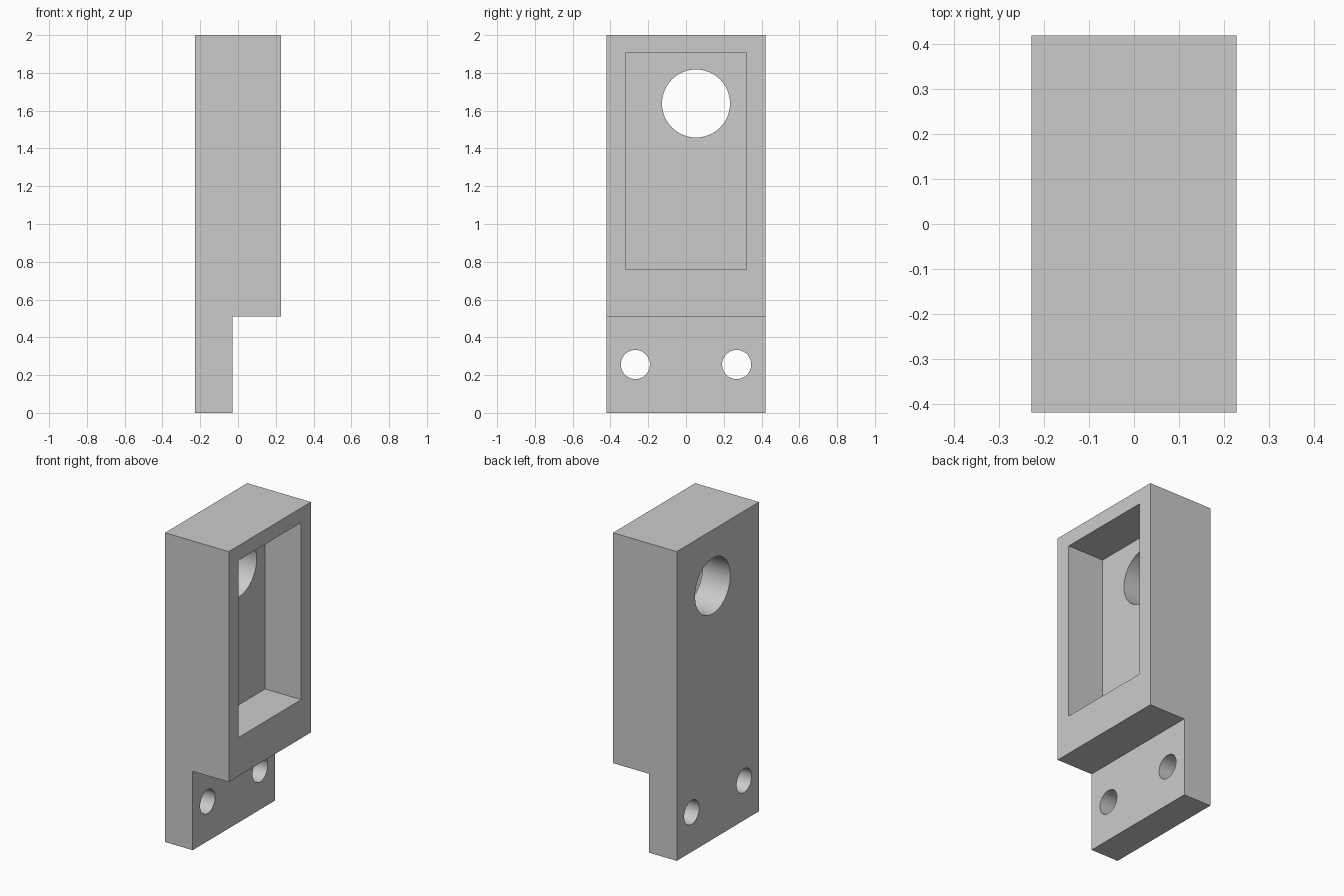
import bpy
import bmesh
from mathutils import Matrix, Vector

if "Cube" in bpy.data.objects:
    bpy.data.objects.remove(bpy.data.objects["Cube"], do_unlink=True)

BACK, STEP, FACE = -0.228, -0.03, 0.228
HALF_WIDTH, SHELF, TOP = 0.42, 0.51, 2.0

grey = bpy.data.materials.new("plain_grey")
grey.use_nodes = True
colour = (0.6, 0.6, 0.6, 1)
grey.diffuse_color = colour
grey.node_tree.nodes["Principled BSDF"].inputs["Base Color"].default_value = colour


def finish(name, bm):
    bmesh.ops.recalc_face_normals(bm, faces=bm.faces)
    mesh = bpy.data.meshes.new(name)
    bm.to_mesh(mesh)
    bm.free()
    mesh.materials.append(grey)
    obj = bpy.data.objects.new(name, mesh)
    bpy.context.collection.objects.link(obj)
    return obj


def cut(target, name, bm):
    cutter = finish(name, bm)
    cutter.hide_render = True
    cutter.hide_set(True)
    cutter.display_type = 'WIRE'
    mod = target.modifiers.new(name, 'BOOLEAN')
    mod.operation = 'DIFFERENCE'
    mod.solver = 'EXACT'
    mod.object = cutter
    # Apply the cut, then discard the helper
    bpy.context.view_layer.objects.active = target
    bpy.ops.object.modifier_apply(modifier=mod.name)
    bpy.data.objects.remove(cutter, do_unlink=True)


def cut_hole(target, name, y, z, radius):
    bm = bmesh.new()
    bmesh.ops.create_cone(
        bm, cap_ends=True, segments=64, radius1=radius, radius2=radius, depth=1,
        matrix=Matrix.Translation((0, y, z)) @ Matrix.Rotation(1.570796, 4, 'Y'))
    cut(target, name, bm)


# Stepped block: side profile extruded across the width
bm = bmesh.new()
profile = [(BACK, 0), (STEP, 0), (STEP, SHELF), (FACE, SHELF), (FACE, TOP), (BACK, TOP)]
side = bm.faces.new([bm.verts.new((x, -HALF_WIDTH, z)) for x, z in profile])
extruded = bmesh.ops.extrude_face_region(bm, geom=[side])["geom"]
bmesh.ops.translate(bm, vec=(0, 2 * HALF_WIDTH, 0),
                    verts=[v for v in extruded if isinstance(v, bmesh.types.BMVert)])
block = finish("mounting_block", bm)

# Rectangular pocket, as deep as the step
low, high = Vector((STEP, -0.32, 0.76)), Vector((FACE + 0.1, 0.32, 1.905))
bm = bmesh.new()
bmesh.ops.create_cube(bm, size=1, matrix=Matrix.Translation((low + high) / 2)
                      @ Matrix.Diagonal(high - low).to_4x4())
cut(block, "pocket", bm)

# Large bore through the pocket floor and two screw holes in the foot
cut_hole(block, "bore", 0.053, 1.638, 0.18)
for y in (-0.268, 0.268):
    cut_hole(block, "screw_hole", y, 0.256, 0.077)

# Smooth bores, crisp edges
bpy.ops.object.select_all(action='DESELECT')
block.select_set(True)
bpy.context.view_layer.objects.active = block
bpy.ops.object.shade_smooth_by_angle(angle=0.52)
